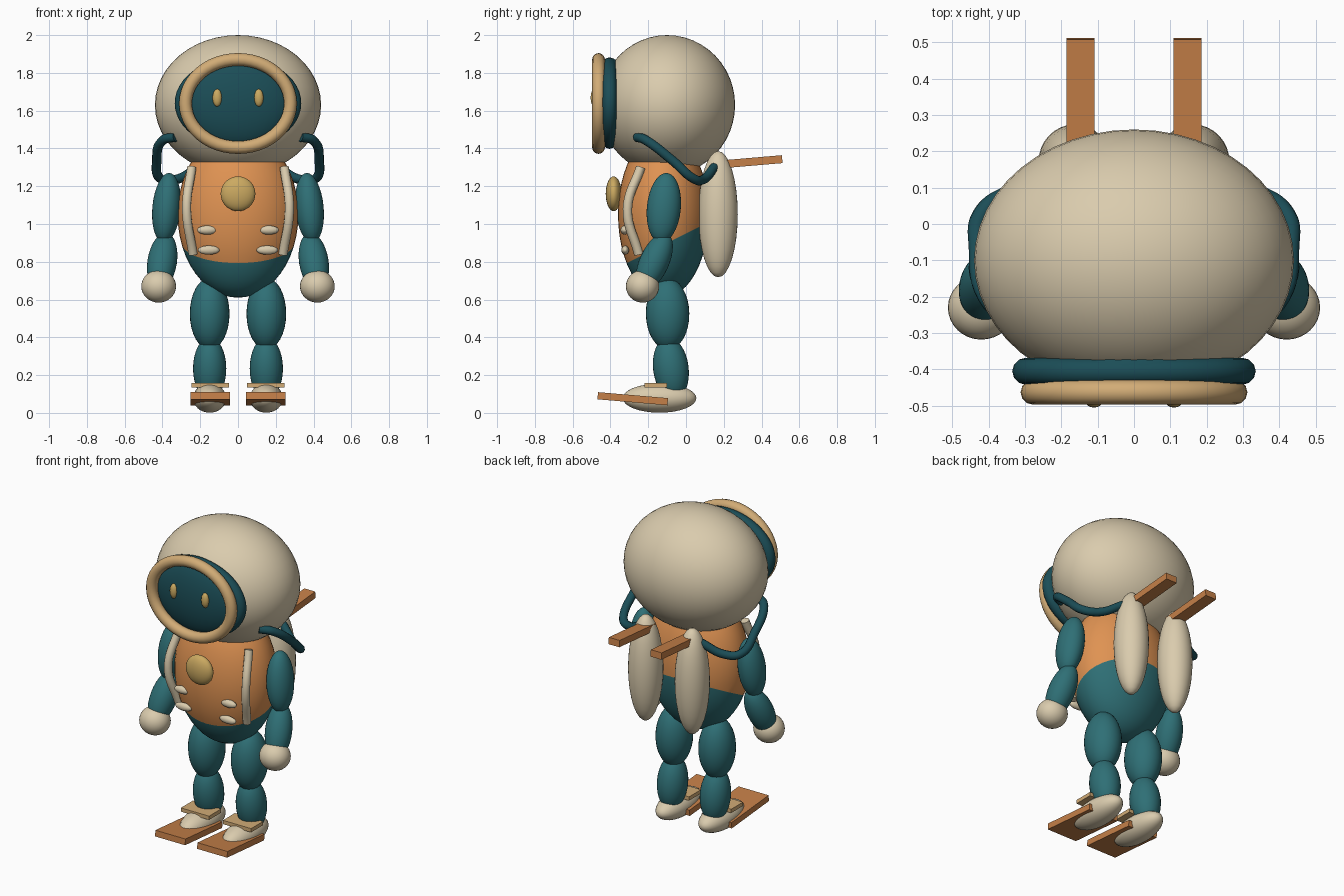
import bpy, bmesh, math
from mathutils import Vector, Matrix

default = bpy.data.objects.get("Cube")
if default:
    bpy.data.objects.remove(default, do_unlink=True)


def material(name, rgb):
    m = bpy.data.materials.new(name)
    m.use_nodes = True
    m.diffuse_color = (*rgb, 1)
    m.node_tree.nodes["Principled BSDF"].inputs["Base Color"].default_value = (*rgb, 1)
    return m


CREAM = material("cream", (0.70, 0.60, 0.42))
TEAL = material("teal", (0.028, 0.16, 0.18))
DARK = material("dark teal", (0.011, 0.075, 0.095))
ORANGE = material("orange", (0.74, 0.29, 0.085))
RUST = material("dark orange", (0.56, 0.215, 0.065))
TAN = material("tan", (0.64, 0.41, 0.18))
GOLD = material("gold", (0.60, 0.40, 0.12))


def finish(name, bm, mats, smooth=True):
    mesh = bpy.data.meshes.new(name)
    for f in bm.faces:
        f.smooth = smooth
    bm.to_mesh(mesh)
    bm.free()
    for m in mats:
        mesh.materials.append(m)
    ob = bpy.data.objects.new(name, mesh)
    bpy.context.scene.collection.objects.link(ob)
    return ob


def ellipsoid(name, centre, radii, mat, turn=Matrix(), seg=32):
    bm = bmesh.new()
    bmesh.ops.create_uvsphere(bm, u_segments=seg, v_segments=seg // 2, radius=1,
                              matrix=Matrix.Translation(centre) @ turn @ Matrix.Diagonal((*radii, 1)))
    return finish(name, bm, [mat])


def limb(name, low, high, rx, ry, mat):
    # ellipsoid whose poles lie on the two given points
    low, high = Vector(low), Vector(high)
    axis = high - low
    turn = Vector((0, 0, 1)).rotation_difference(axis).to_matrix().to_4x4()
    return ellipsoid(name, (low + high) / 2, (rx, ry, axis.length / 2), mat, turn)


def box(name, centre, size, mat, pitch=0):
    bm = bmesh.new()
    bmesh.ops.create_cube(bm, size=1, matrix=Matrix.Translation(centre)
                          @ Matrix.Rotation(pitch, 4, 'X') @ Matrix.Diagonal((*size, 1)))
    return finish(name, bm, [mat], smooth=False)


def oval_ring(name, centre, rx, rz, tube, mat, seg=48, sides=12):
    # rounded ring standing upright, facing the front
    bm = bmesh.new()
    loops = []
    for i in range(seg):
        a = math.tau * i / seg
        loop = []
        for j in range(sides):
            b = math.tau * j / sides
            r = tube * math.cos(b)
            loop.append(bm.verts.new(Vector(centre) + Vector(
                ((rx + r) * math.cos(a), tube * math.sin(b), (rz + r) * math.sin(a)))))
        loops.append(loop)
    for i in range(seg):
        p, q = loops[i], loops[(i + 1) % seg]
        for j in range(sides):
            k = (j + 1) % sides
            bm.faces.new((p[j], p[k], q[k], q[j]))
    bmesh.ops.recalc_face_normals(bm, faces=bm.faces)
    return finish(name, bm, [mat])


def tube(name, points, radius, mat):
    curve = bpy.data.curves.new(name, 'CURVE')
    curve.dimensions = '3D'
    curve.bevel_depth = radius
    curve.bevel_resolution = 3
    curve.resolution_u = 8
    curve.use_fill_caps = True
    spline = curve.splines.new('BEZIER')
    spline.bezier_points.add(len(points) - 1)
    for bp, co in zip(spline.bezier_points, points):
        bp.co = co
        bp.handle_left_type = bp.handle_right_type = 'AUTO'
    curve.materials.append(mat)
    ob = bpy.data.objects.new(name, curve)
    bpy.context.scene.collection.objects.link(ob)
    return ob


# Helmet and face
ellipsoid("helmet", (0, -0.10, 1.63), (0.44, 0.36, 0.37), CREAM, seg=48)
oval_ring("visor_seal", (0, -0.405, 1.64), 0.298, 0.205, 0.037, DARK)
oval_ring("visor_rim", (0, -0.463, 1.638), 0.278, 0.233, 0.034, TAN)
ellipsoid("visor_glass", (0, -0.40, 1.64), (0.285, 0.095, 0.24), DARK)

# Torso, split by a slanting hem into jacket and trousers
bm = bmesh.new()
bmesh.ops.create_uvsphere(bm, u_segments=40, v_segments=24, radius=1,
                          matrix=Matrix.Translation((0, -0.12, 1.05)) @ Matrix.Diagonal((0.32, 0.24, 0.44, 1)))
hem, up = Vector((0, 0, 0.95)), Vector((0, -0.5, 1)).normalized()
bmesh.ops.bisect_plane(bm, geom=bm.verts[:] + bm.edges[:] + bm.faces[:], plane_co=hem, plane_no=up)
for f in bm.faces:
    f.material_index = 0 if (f.calc_center_median() - hem).dot(up) > 0 else 1
finish("torso", bm, [ORANGE, TEAL])
ellipsoid("chest_button", (0, -0.383, 1.16), (0.092, 0.042, 0.092), GOLD)

# Paired parts
for side, s in (("left", 1), ("right", -1)):
    ellipsoid(side + "_eye", (0.11 * s, -0.485, 1.668), (0.025, 0.02, 0.047), GOLD, seg=16)

    # Breathing hose from helmet to tank
    tube(side + "_hose", [(0.33 * s, -0.26, 1.46), (0.395 * s, -0.215, 1.445),
                          (0.43 * s, -0.07, 1.335), (0.41 * s, 0.04, 1.24),
                          (0.33 * s, 0.09, 1.235), (0.21 * s, 0.15, 1.30)], 0.025, DARK)

    # Chest strap and pouches
    tube(side + "_strap", [(0.245 * s, -0.24, 1.30), (0.272 * s, -0.31, 1.08),
                           (0.238 * s, -0.25, 0.84)], 0.025, CREAM)
    ellipsoid(side + "_upper_pouch", (0.163 * s, -0.325, 0.968), (0.054, 0.022, 0.024), CREAM, seg=16)
    ellipsoid(side + "_lower_pouch", (0.155 * s, -0.322, 0.862), (0.058, 0.02, 0.024), CREAM, seg=16)

    # Arm
    limb(side + "_upper_arm", (0.395 * s, -0.135, 0.90), (0.362 * s, -0.10, 1.27), 0.075, 0.09, TEAL)
    limb(side + "_forearm", (0.425 * s, -0.235, 0.65), (0.378 * s, -0.10, 0.95), 0.078, 0.078, TEAL)
    ellipsoid(side + "_hand", (0.42 * s, -0.23, 0.67), (0.092, 0.088, 0.086), CREAM)

    # Leg and foot
    limb(side + "_thigh", (0.15 * s, -0.095, 0.335), (0.15 * s, -0.10, 0.715), 0.105, 0.115, TEAL)
    limb(side + "_shin", (0.15 * s, -0.06, 0.07), (0.15 * s, -0.10, 0.40), 0.088, 0.094, TEAL)
    ellipsoid(side + "_boot", (0.15 * s, -0.14, 0.078), (0.088, 0.195, 0.077), CREAM)
    box(side + "_boot_strap", (0.147 * s, -0.16, 0.147), (0.197, 0.12, 0.024), TAN)
    box(side + "_ski", (0.147 * s, -0.282, 0.075), (0.21, 0.372, 0.038), RUST, -0.085)

    # Back tank with its fin
    ellipsoid(side + "_tank", (0.163 * s, 0.17, 1.052), (0.10, 0.104, 0.334), CREAM)
    box(side + "_tank_fin", (0.147 * s, 0.33, 1.328), (0.076, 0.36, 0.042), RUST, 0.085)
